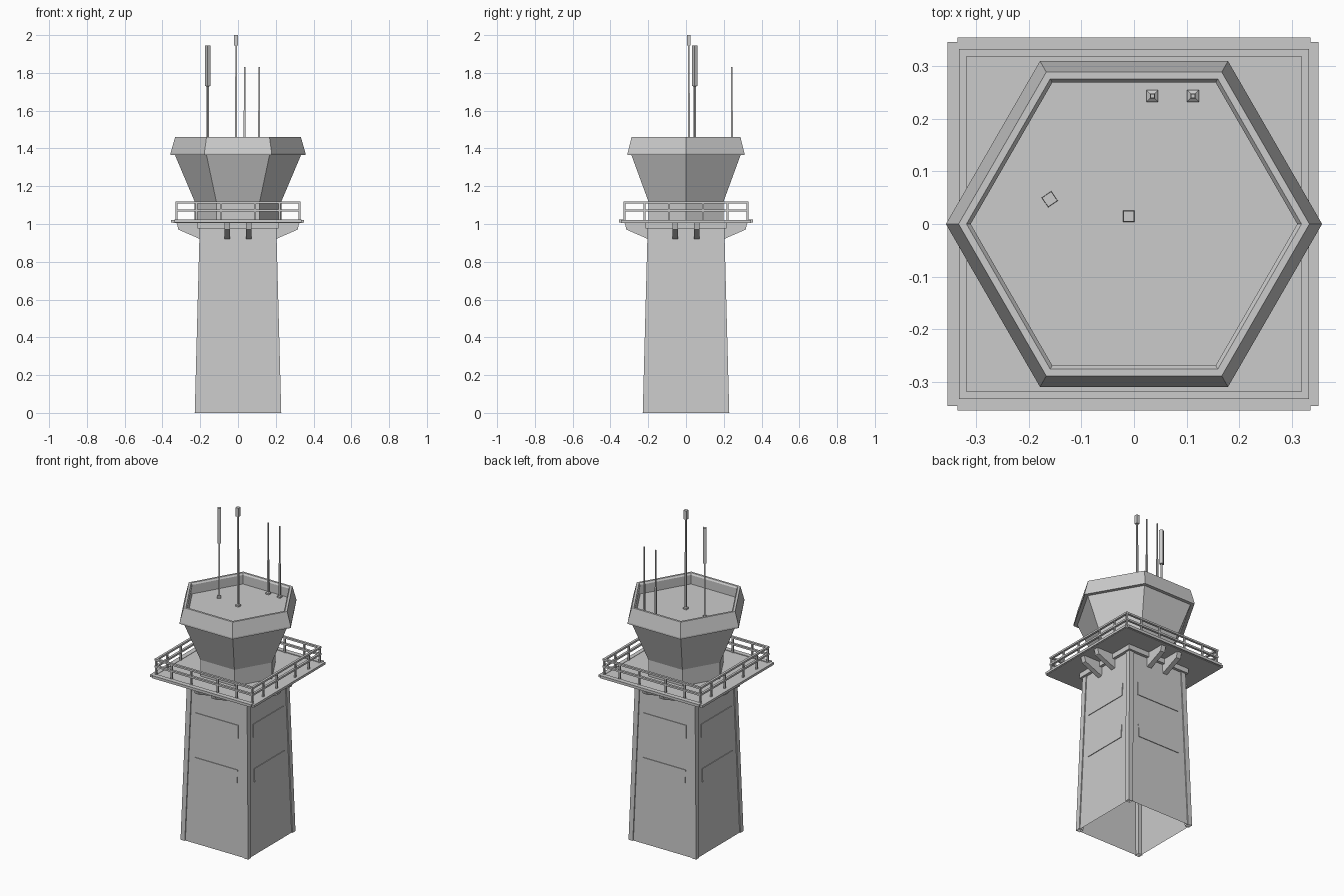
import bpy, bmesh
from math import pi, cos, sin
from mathutils import Matrix, Vector

if "Cube" in bpy.data.objects:
    bpy.data.objects.remove(bpy.data.objects["Cube"])


def finish(name, bm):
    bmesh.ops.recalc_face_normals(bm, faces=bm.faces)
    me = bpy.data.meshes.new(name)
    bm.to_mesh(me)
    bm.free()
    ob = bpy.data.objects.new(name, me)
    bpy.context.collection.objects.link(ob)
    return ob


def add_box(bm, lo, hi, mat=Matrix()):
    lo, hi = Vector(lo), Vector(hi)
    m = mat @ Matrix.Translation((lo + hi) / 2) @ Matrix.Diagonal((*(hi - lo), 1))
    bmesh.ops.create_cube(bm, size=1, matrix=m)


def loft(bm, rings, cap_start=True, cap_end=True):
    """Skin a list of equally sized point rings."""
    vs = [[bm.verts.new(p) for p in r] for r in rings]
    n = len(vs[0])
    for a, b in zip(vs, vs[1:]):
        for i in range(n):
            bm.faces.new((a[i], a[(i + 1) % n], b[(i + 1) % n], b[i]))
    if cap_start:
        bm.faces.new(vs[0][::-1])
    if cap_end:
        bm.faces.new(vs[-1])


def ngon(n, r, z, x=0, y=0, turn=0):
    return [(x + r * cos(turn + 2 * pi * i / n), y + r * sin(turn + 2 * pi * i / n), z)
            for i in range(n)]


def rect(x0, x1, y0, y1, z):
    return [(x0, y0, z), (x1, y0, z), (x1, y1, z), (x0, y1, z)]


quarters = [Matrix.Rotation(i * pi / 2, 4, 'Z') for i in range(4)]
TOP = 0.98

# Tapered shaft, open underneath
bm = bmesh.new()
loft(bm, [rect(-.223, .223, -.223, .223, 0), rect(-.197, .197, -.197, .197, TOP)],
     cap_start=False)
finish("shaft", bm)

# Corner posts
bm = bmesh.new()
for q in quarters:
    rings = [rect(.20, .229, .20, .229, 0), rect(.172, .203, .172, .203, TOP)]
    loft(bm, [[q @ Vector(p) for p in r] for r in rings], cap_start=False)
finish("corner_posts", bm)

# Shallow wall panels, two per side, following the taper
bm = bmesh.new()
for q in quarters:
    for z0, z1 in ((.44, .52), (.71, .79)):
        rings = []
        for z in (z0, z1):
            wall = .223 - .026 * z / TOP
            rings.append([q @ Vector(p) for p in rect(-.145, .145, -wall - .004, -wall + .003, z)])
        loft(bm, rings)
finish("wall_panels", bm)

# Collar and deck
bm = bmesh.new()
add_box(bm, (-.215, -.215, .975), (.215, .215, 1.006))
finish("collar", bm)
bm = bmesh.new()
add_box(bm, (-.345, -.345, 1.005), (.345, .345, 1.02))
finish("deck", bm)
bm = bmesh.new()
for s in (-1, 1):
    y0, y1 = sorted((s * .325, s * .354))
    add_box(bm, (-.335, y0, 1.008), (.335, y1, 1.024))
    add_box(bm, (y0, -.345, 1.008), (y1 - .004 * (s > 0), .345, 1.022))
finish("deck_edging", bm)

# Support brackets, two per side
bm = bmesh.new()
profile = [(.19, 1.006), (.325, 1.006), (.315, .97), (.20, .92), (.19, .92)]
for q in quarters:
    for cx in (-.057, .057):
        loft(bm, [[q @ Vector((cx + dx, -r, z)) for r, z in profile]
                  for dx in (-.015, .015)])
finish("brackets", bm)

# Railing
bm = bmesh.new()
for q in quarters:
    for z in (1.067, 1.108):
        add_box(bm, (-.332, -.332, z), (.332, -.318, z + .011), q)
    for x in (-.325, -.22, -.09, .09, .22):
        add_box(bm, (x - .005, -.33, 1.015), (x + .005, -.32, 1.11), q)
finish("railing", bm)

# Hexagonal cabin flaring to the roof
bm = bmesh.new()
loft(bm, [ngon(6, r, z) for r, z in ((.23, 1.015), (.23, 1.12), (.335, 1.368))])
finish("cabin", bm)

# Roof with sloped parapet and sunken surface
bm = bmesh.new()
loft(bm, [ngon(6, r, z) for r, z in
          ((.335, 1.365), (.357, 1.365), (.357, 1.375), (.333, 1.46), (.318, 1.46),
           (.31, 1.45), (.31, 1.395))])
finish("roof", bm)


# Antennas: square sections given as (half width, z)
def antenna(name, x, y, turn, sections):
    bm = bmesh.new()
    base = [(.011, 1.39), (.011, 1.403), (.005, 1.408)]
    loft(bm, [ngon(4, h * 2 ** .5, z, x, y, pi / 4 + turn) for h, z in base + sections])
    finish(name, bm)


antenna("tall_antenna", -.01, .015, 0,
        [(.005, 1.65), (.004, 1.945), (.010, 1.946), (.010, 2.0)])
antenna("thick_antenna", -.16, .047, .6,
        [(.005, 1.729), (.0105, 1.73), (.0105, 1.945)])
for side, x in (("left", .035), ("right", .112)):
    antenna(side + "_whip_antenna", x, .243, 0,
            [(.005, 1.6), (.0035, 1.605), (.0035, 1.83)])
